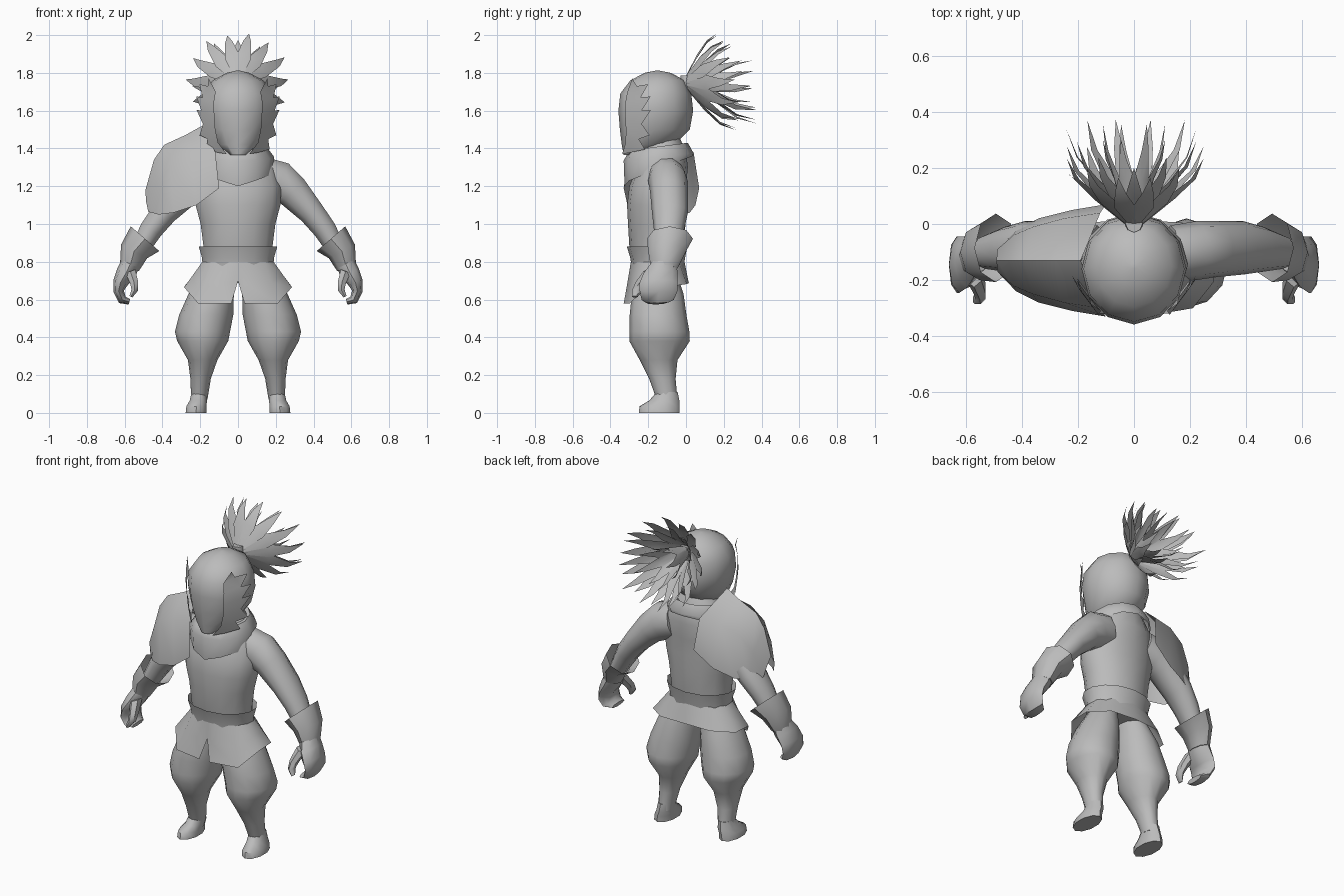
import bpy, bmesh, math
from mathutils import Vector

if "Cube" in bpy.data.objects:
    bpy.data.objects.remove(bpy.data.objects["Cube"])

grey = bpy.data.materials.new("plain grey")
grey.diffuse_color = (0.5, 0.5, 0.5, 1)
grey.use_nodes = True
grey.node_tree.nodes["Principled BSDF"].inputs["Base Color"].default_value = grey.diffuse_color


def make(name, verts, faces):
    me = bpy.data.meshes.new(name)
    me.from_pydata([tuple(v) for v in verts], [], faces)
    bm = bmesh.new()
    bm.from_mesh(me)
    bmesh.ops.recalc_face_normals(bm, faces=bm.faces)
    bm.to_mesh(me)
    bm.free()
    me.materials.append(grey)
    ob = bpy.data.objects.new(name, me)
    bpy.context.collection.objects.link(ob)
    return ob


def sheet(name, rows, closed=False, caps=(False, False)):
    """Skin a grid of points; closed joins each row into a ring."""
    n = len(rows[0])
    verts = [p for r in rows for p in r]
    faces = []
    for i in range(len(rows) - 1):
        for j in range(n if closed else n - 1):
            k = (j + 1) % n
            faces.append((i * n + j, i * n + k, (i + 1) * n + k, (i + 1) * n + j))
    if caps[0]:
        faces.append(tuple(range(n)))
    if caps[1]:
        faces.append(tuple(range((len(rows) - 1) * n, len(rows) * n)))
    return make(name, verts, faces)


def loft(name, rings, n=12, s=1, flat=True, caps=(True, True)):
    """Rings are (x, y, z, half width, half depth); s=-1 mirrors in x."""
    c = [Vector((s * r[0], r[1], r[2])) for r in rings]
    rows = []
    for i, r in enumerate(rings):
        t = Vector((0, 0, 1))
        if not flat:
            t = c[min(i + 1, len(c) - 1)] - c[max(i - 1, 0)]
            t.y = 0
            t.normalize()
        u = Vector((0, 1, 0)).cross(t)
        rows.append([c[i] + u * r[3] * math.sin(a) - Vector((0, r[4] * math.cos(a), 0))
                     for a in (2 * math.pi * j / n for j in range(n))])
    return sheet(name, rows, True, caps)


# Head
loft("head", [(0, -.28, 1.365, .045, .05), (0, -.20, 1.42, .115, .14), (0, -.165, 1.5, .163, .185),
              (0, -.16, 1.6, .187, .198), (0, -.16, 1.69, .18, .188), (0, -.15, 1.76, .135, .145),
              (0, -.15, 1.8, .06, .07), (0, -.15, 1.812, .01, .01)])

# Torso
loft("torso", [(0, -.15, .74, .165, .115), (0, -.15, .8, .185, .13), (0, -.155, .88, .187, .145),
               (0, -.155, 1.0, .203, .152), (0, -.157, 1.1, .23, .155), (0, -.15, 1.2, .235, .15),
               (0, -.125, 1.3, .21, .135), (0, -.12, 1.38, .15, .12), (0, -.13, 1.45, .09, .1)], 14)

# Belt with a flared rim
loft("belt", [(0, -.15, .775, .193, .138), (0, -.15, .82, .195, .145), (0, -.153, .88, .213, .16)],
     14, caps=(False, False))

# Skirt: long in front with a notch in the middle, short behind
hem = [(0, -.30, .70), (.035, -.33, .578), (.21, -.30, .578), (.285, -.205, .665), (.283, -.08, .67),
       (.17, .005, .682), (0, .015, .687), (-.17, .005, .682), (-.283, -.08, .67), (-.285, -.205, .665),
       (-.21, -.30, .578), (-.035, -.33, .578)]
rows = []
for k in (0, .5, 1):
    row = []
    for x, y, z in hem:
        a = math.atan2(x * .72, -(y + .15))
        top = Vector((.195 * math.sin(a), -.15 - .142 * math.cos(a), .8))
        row.append(top.lerp(Vector((x, y, z)), k))
    rows.append(row)
sheet("skirt", rows, True)

# Collar: pointed low in front, raised at the back
collar = []
for rx, ry, z, drop in ((.185, .18, 1.29, .07), (.192, .185, 1.355, .02), (.15, .155, 1.41, .02),
                        (.10, .12, 1.40, 0)):
    collar.append([Vector((rx * math.sin(a), -.145 - ry * math.cos(a),
                           z - drop * math.cos(a) - (.02 if j == 0 else 0) * (drop > .05)))
                   for j, a in ((j, 2 * math.pi * j / 12) for j in range(12))])
sheet("collar", collar, True)

for s, side in ((1, "left"), (-1, "right")):
    # Trouser leg and foot
    loft(side + "_leg", [(.11, -.15, .74, .085, .1), (.142, -.15, .63, .12, .137),
                         (.168, -.148, .52, .143, .15), (.188, -.14, .43, .146, .158),
                         (.187, -.14, .38, .135, .16), (.187, -.145, .28, .078, .1),
                         (.198, -.125, .18, .054, .07), (.205, -.1, .07, .043, .055)], 12, s)
    loft(side + "_foot", [(.205, -.1, .11, .043, .056), (.21, -.115, .065, .048, .08),
                          (.22, -.14, .035, .056, .106), (.222, -.142, 0, .058, .108)], 10, s)
    # Sleeve
    loft(side + "_arm", [(.13, -.105, 1.25, .11, .1), (.22, -.095, 1.225, .112, .105),
                         (.29, -.09, 1.17, .093, .1), (.39, -.085, 1.06, .072, .095),
                         (.46, -.09, .97, .064, .08), (.53, -.1, .85, .05, .06)], 10, s, False)
    # Glove cuff, hand, curled fingers and thumb
    loft(side + "_cuff", [(.492, -.085, .922, .1, .122), (.55, -.1, .855, .078, .1),
                          (.575, -.115, .765, .052, .07)], 8, s, False, (False, True))
    loft(side + "_hand", [(.565, -.115, .8, .052, .065), (.593, -.135, .74, .052, .09),
                          (.622, -.145, .69, .04, .1), (.632, -.145, .645, .028, .1),
                          (.612, -.15, .598, .024, .085), (.575, -.16, .588, .015, .06)], 8, s, False)
    loft(side + "_thumb", [(.57, -.18, .75, .032, .045), (.55, -.23, .69, .025, .038),
                           (.547, -.255, .65, .02, .03), (.567, -.27, .615, .01, .015)], 6, s, False)
    # Jagged locks beside the face
    front = [(.118, -.31, 1.70), (.128, -.322, 1.64), (.125, -.322, 1.57), (.12, -.318, 1.5),
             (.105, -.32, 1.43), (.06, -.338, 1.37)]
    back = [(.16, -.26, 1.73), (.188, -.24, 1.67), (.194, -.235, 1.6), (.186, -.235, 1.53),
            (.16, -.25, 1.45), (.115, -.285, 1.38)]
    verts = [Vector((s * x, y, z)) for x, y, z in front + back]
    faces = []
    for i in range(5):
        faces += [(i, i + 1, i + 7, i + 6), (i + 6, i + 7, len(verts))]
        tip = (verts[i + 6] + verts[i + 7]) / 2
        verts.append(tip + Vector((s * .03, .05, .04 if i < 3 else -.02)))
    # small upright points at the temple
    faces.append((0, 6, len(verts)))
    verts.append(Vector((s * .155, -.285, 1.77)))
    make(side + "_face_locks", verts, faces)

# Shoulder guard: arched plate over one shoulder (low edge, upper edge, ridge)
arch = [((-.10, -.33, 1.19), (-.12, -.30, 1.38), (-.19, -.13, 1.52)),
        ((-.22, -.31, 1.10), (-.25, -.28, 1.37), (-.28, -.13, 1.47)),
        ((-.34, -.28, 1.06), (-.36, -.25, 1.32), (-.39, -.13, 1.42)),
        ((-.42, -.24, 1.05), (-.43, -.22, 1.22), (-.445, -.13, 1.34)),
        ((-.475, -.18, 1.065), (-.487, -.17, 1.12), (-.49, -.13, 1.18))]
sheet("shoulder_guard", [[Vector(p) for p in row] +
                         [Vector((x, -.13 - (y + .13), z)) for x, y, z in row[1::-1]] for row in arch])

# Ponytail: layers of pointed leaves fanning out behind the head
verts, faces = [], []


def leaf(a, r_mid, y_mid, r_tip, y_tip, w):
    d = Vector((math.sin(a), 0, math.cos(a)))
    side = Vector((math.cos(a), 0, -math.sin(a)))
    hub = Vector((0, 0, 1.75))
    mid = hub + d * r_mid + Vector((0, y_mid, 0))
    root = hub + d * .03
    bend = hub + d * (r_mid * .3 + r_tip * .7) + Vector((0, y_mid * .5 + y_tip * .5, 0))
    b = len(verts)
    verts.extend([root - side * .015, root + side * .015, mid - side * w, mid + d * .01, mid + side * w,
                  bend - side * w * .5, bend + side * w * .5,
                  hub + d * r_tip + Vector((0, y_tip, .015 * sum(abs(v) for v in (d.x,))))])
    faces.extend([tuple(b + i for i in f) for f in
                  ((0, 3, 2), (0, 1, 3), (1, 4, 3), (2, 3, 5), (3, 6, 5), (3, 4, 6), (5, 6, 7))])


for i in range(14):
    a = 2 * math.pi * (i + .5) / 14
    c, sn = math.cos(a), abs(math.sin(a))
    leaf(a, .14, .07 - .02 * c + .03 * sn, .257 + .02 * sn - .01 * (i % 2),
         .2 - .05 * c + .06 * sn, .04)
for i in range(11):
    a = 2 * math.pi * i / 11
    c, sn = math.cos(a), abs(math.sin(a))
    leaf(a, .11, .13 - .04 * c, .225 + .02 * sn - .02 * (i % 2), .28 - .08 * c + .05 * sn, .034)
for i in range(8):
    leaf(2 * math.pi * (i + .5) / 8, .065, .16, .12, .355 - .055 * (i % 2), .028)
make("ponytail", verts, faces)
loft("hair_tie", [(0, .0, 1.71, .03, .03), (0, .005, 1.75, .035, .035), (0, .0, 1.785, .03, .03)], 8)

# Smooth shading with sharp creases kept
for ob in bpy.data.objects:
    ob.select_set(True)
bpy.context.view_layer.objects.active = bpy.data.objects["head"]
bpy.ops.object.shade_smooth_by_angle(angle=math.radians(50))
